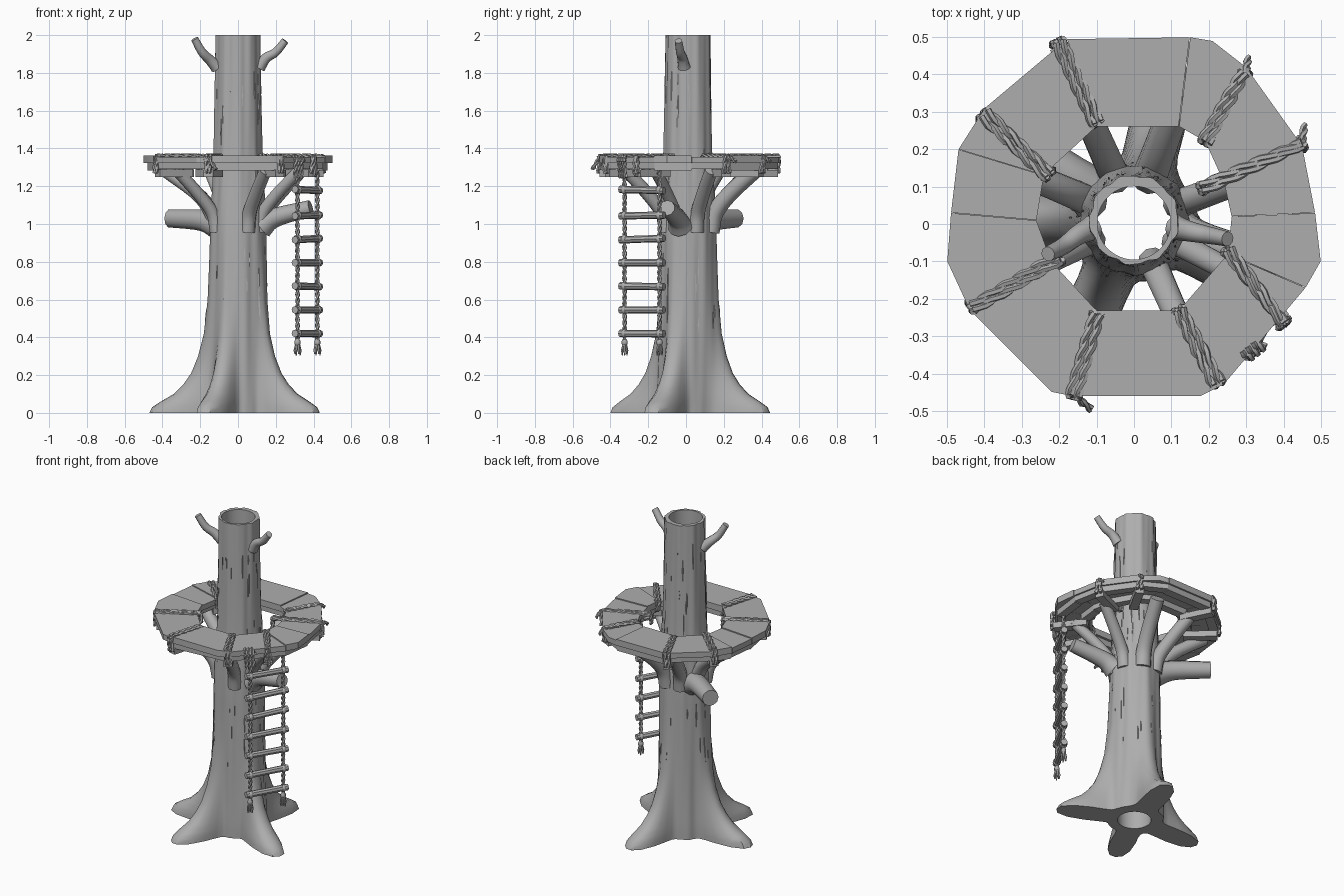
import bpy, bmesh, math, random
from mathutils import Vector as V

random.seed(4)
if "Cube" in bpy.data.objects:
    bpy.data.objects.remove(bpy.data.objects["Cube"])

GREY = (0.42, 0.42, 0.42, 1)
mat = bpy.data.materials.new("weathered grey")
mat.use_nodes = True
mat.diffuse_color = GREY
mat.node_tree.nodes["Principled BSDF"].inputs["Base Color"].default_value = GREY


def finish(bm, name, angle=35):
    bmesh.ops.recalc_face_normals(bm, faces=bm.faces)
    me = bpy.data.meshes.new(name)
    bm.to_mesh(me)
    bm.free()
    me.materials.append(mat)
    ob = bpy.data.objects.new(name, me)
    bpy.context.collection.objects.link(ob)
    bpy.ops.object.select_all(action="DESELECT")
    ob.select_set(True)
    bpy.context.view_layer.objects.active = ob
    bpy.ops.object.shade_smooth_by_angle(angle=math.radians(angle))


def bridge(bm, a, b):
    n = len(a)
    for i in range(n):
        bm.faces.new((a[i], a[(i + 1) % n], b[(i + 1) % n], b[i]))


def tube(bm, pts, radii, sides=8):
    """Sweep a round section along points, with capped ends."""
    pts = [V(p) for p in pts]
    last, x = None, None
    for i, p in enumerate(pts):
        d = (pts[min(i + 1, len(pts) - 1)] - pts[max(i - 1, 0)]).normalized()
        x = x if x else d.orthogonal()
        x = (x - d * x.dot(d)).normalized()
        y = d.cross(x)
        r = radii[i] if isinstance(radii, (list, tuple)) else radii
        ring = [bm.verts.new(p + (x * math.cos(a) + y * math.sin(a)) * r)
                for a in (k * math.tau / sides for k in range(sides))]
        if last:
            bridge(bm, last, ring)
        else:
            bm.faces.new(ring)
        last = ring
    bm.faces.new(last)


def smooth_path(pts, steps=5):
    """Catmull-Rom resampling."""
    p = [V(q) for q in pts]
    p = [p[0] * 2 - p[1]] + p + [p[-1] * 2 - p[-2]]
    out = []
    for i in range(1, len(p) - 2):
        for s in range(steps):
            t = s / steps
            out.append(p[i] + (p[i + 1] - p[i - 1]) * t / 2
                       + (p[i - 1] * 2 - p[i] * 5 + p[i + 1] * 4 - p[i + 2]) * t * t / 2
                       + (p[i] * 3 - p[i - 1] - p[i + 1] * 3 + p[i + 2]) * t ** 3 / 2)
    return out + [p[-2]]


def branch(name, pts, r0, r1):
    path = smooth_path(pts)
    n = len(path) - 1
    bm = bmesh.new()
    tube(bm, path, [r0 + (r1 - r0) * (i / n) ** 0.6 for i in range(n + 1)], 10)
    finish(bm, name, 40)


def twist(bm, a, b, r, turns, spread=0.8):
    """Two strands twisted around each other."""
    a, b = V(a), V(b)
    d = (b - a).normalized()
    x = d.orthogonal().normalized()
    y = d.cross(x)
    n = max(2, round(turns * 6))
    for s in range(2):
        angles = [s * math.pi + i * turns * math.tau / n for i in range(n + 1)]
        tube(bm, [a.lerp(b, i / n) + (x * math.cos(t) + y * math.sin(t)) * r * spread
                  for i, t in enumerate(angles)], r, 5)


def prism(bm, poly, z0, z1):
    low = [bm.verts.new((x, y, z0)) for x, y in poly]
    top = [bm.verts.new((x, y, z1)) for x, y in poly]
    bridge(bm, low, top)
    bm.faces.new(low)
    bm.faces.new(top)


# Hollow trunk with four spreading roots
ROOTS = [(-25, 0.475), (76, 0.45), (181, 0.47), (245, 0.45)]
PROFILE = [(0, 0.165, 1), (0.03, 0.165, 0.95), (0.06, 0.165, 0.8), (0.1, 0.164, 0.58),
           (0.15, 0.162, 0.42), (0.21, 0.16, 0.29), (0.3, 0.157, 0.18), (0.42, 0.154, 0.09),
           (0.6, 0.15, 0.04), (0.85, 0.147, 0.015), (1.05, 0.146, 0), (1.2, 0.135, 0),
           (1.4, 0.127, 0), (1.7, 0.122, 0), (2, 0.118, 0)]
SIDES = 72
CENTRE_Y = 0.011


def trunk_point(a, base, amp, z):
    r = base + 0.003 * math.sin(a * 9 + z * 2) + 0.0015 * math.sin(a * 17 - z * 3)
    for deg, tip in ROOTS:
        d = (a - math.radians(deg) + math.pi) % math.tau - math.pi
        r += (tip - 0.165) * amp * math.exp(-(abs(d) / (0.34 - 0.06 * amp)) ** 2.6)
    return V((r * math.cos(a), r * math.sin(a) + CENTRE_Y, z))


bm = bmesh.new()
turn = [k * math.tau / SIDES for k in range(SIDES)]
rings = [[bm.verts.new(trunk_point(a, base, amp, z)) for a in turn] for z, base, amp in PROFILE]
for z in (2, 1.2, 0):
    rings.append([bm.verts.new((0.098 * math.cos(a), 0.098 * math.sin(a) + 0.003, z)) for a in turn])
for a, b in zip(rings, rings[1:] + rings[:1]):
    bridge(bm, a, b)
finish(bm, "trunk", 40)

# Raised slivers of bark
bm = bmesh.new()
for i in range(75):
    a, z, h = random.uniform(0, math.tau), random.uniform(0.35, 1.8), random.uniform(0.05, 0.16)
    pts = []
    for zz in (z, z + h / 2, z + h):
        k = next(j for j in range(len(PROFILE) - 1) if PROFILE[j + 1][0] >= zz)
        (z0, b0, a0), (z1, b1, a1) = PROFILE[k], PROFILE[k + 1]
        f = (zz - z0) / (z1 - z0)
        pts.append(trunk_point(a, b0 + (b1 - b0) * f, a0 + (a1 - a0) * f, zz))
    tube(bm, pts, (0.001, 0.004, 0.001), 4)
finish(bm, "bark_slivers", 20)

# Branches carrying the platform
for i, (deg, reach, thick) in enumerate([(20, 0.36, 0.046), (70, 0.38, 0.056), (114, 0.36, 0.05),
                                         (157, 0.42, 0.05), (206, 0.36, 0.042),
                                         (294, 0.36, 0.046), (332, 0.37, 0.042)]):
    a = math.radians(deg)
    c, s = math.cos(a), math.sin(a)
    branch(f"support_branch_{i}", [(c * r, s * r + CENTRE_Y, z) for r, z in
           ((0.125, 0.96), (0.152, 1.06), (0.235, 1.16), (reach, 1.285))], thick * 0.9, thick * 0.75)

# Sawn-off stumps and top twigs
branch("back_stump", [(-0.105, 0.08, 0.99), (-0.19, 0.14, 1.02), (-0.36, 0.265, 1.03)], 0.075, 0.05)
branch("side_stump", [(0.128, -0.03, 0.99), (0.2, -0.05, 1.035), (0.385, -0.1, 1.085)], 0.068, 0.042)
branch("right_twig", [(-0.112, -0.01, 1.83), (-0.15, -0.03, 1.87), (-0.19, -0.06, 1.91),
                      (-0.23, -0.08, 1.98)], 0.035, 0.02)
branch("left_twig", [(0.112, -0.01, 1.83), (0.15, -0.02, 1.88), (0.2, -0.03, 1.91),
                     (0.25, -0.04, 1.97)], 0.035, 0.02)

# Platform planks: each seam is an inner and an outer point
SEAMS = [((-.1, .26), (-.18, .495)), ((.12, .26), (.15, .5)), ((.19, .22), (.3, .42)),
         ((.24, .11), (.45, .21)), ((.26, .02), (.485, .03)), ((.25, -.08), (.46, -.17)),
         ((.12, -.23), (.24, -.43)), ((-.1, -.23), (-.17, -.46)), ((-.22, -.1), (-.44, -.23)),
         ((-.26, .01), (-.49, .03)), ((-.24, .13), (-.47, .2)), ((-.22, .15), (-.4, .31))]
CORNERS = {1: (.21, .49), 4: (.5, -.1), 6: (.18, -.46), 7: (-.22, -.45), 8: (-.5, -.1)}
planks, beams = bmesh.new(), bmesh.new()
for i, (in0, out0) in enumerate(SEAMS):
    in1, out1 = SEAMS[(i + 1) % len(SEAMS)]
    poly = [in0, out0] + ([CORNERS[i]] if i in CORNERS else []) + [out1, in1]
    mid = sum((V(p) for p in poly), V((0, 0))) / len(poly)
    drop = 0.006 * (i % 2)
    prism(planks, [V(p).lerp(mid, 0.008) for p in poly], 1.322, 1.362 - drop)
    for t0, t1 in ((0.08, 0.3), (0.72, 0.95)):
        a, b, c, d = V(in0), V(out0), V(out1), V(in1)
        prism(beams, [a.lerp(b, t0), a.lerp(b, t1), d.lerp(c, t1), d.lerp(c, t0)],
              1.284 + drop, 1.322)
finish(planks, "platform_planks", 30)
finish(beams, "platform_beams", 30)

# Joists with rope lashings over the seams
LASHED = [((-.1, .27), (-.205, .485)), ((.19, .22), (.295, .405)), ((.18, .095), (.45, .215)),
          ((.25, -.07), (.4, -.265)), ((.12, -.23), (.225, -.425)), ((-.1, -.24), (-.16, -.46)),
          ((-.2, -.09), (-.435, -.22)), ((-.23, .13), (-.405, .29))]
joists, ropes = bmesh.new(), bmesh.new()
for a, b in LASHED:
    a, b = V(a), V(b)
    d = (b - a).normalized()
    n = V((-d.y, d.x)) * 0.026
    s = b - d * 0.21
    prism(joists, [s + n, b - d * 0.01 + n, b - d * 0.01 - n, s - n], 1.25, 1.288)
    for k in (-1, 1):
        o = n * k * 0.38
        jig = n * random.uniform(-0.3, 0.3)
        loop = [V((*p, z)) for p, z in ((a + o, 1.361), (b + o + jig, 1.36),
                                        (b + o - jig, 1.27), (a + o + jig, 1.3))]
        for p, q, turns in ((0, 1, 2.5), (1, 2, 1), (3, 0, 1)):
            twist(ropes, loop[p], loop[q], 0.0085, turns, 0.6)
# Loose rope tails
for p, q in (((.3, .41, 1.36), (.305, .445, 1.33)), ((.45, .22, 1.36), (.455, .265, 1.33)),
             ((-.16, -.46, 1.35), (-.115, -.495, 1.29)), ((.4, -.265, 1.34), (.405, -.265, 1.25))):
    twist(ropes, p, q, 0.007, 1)
finish(joists, "platform_joists", 30)
finish(ropes, "rope_lashings", 50)

# Rope ladder with tassels
rungs, rails = bmesh.new(), bmesh.new()
A, B = V((.315, -.325, 0)), V((.42, -.14, 0))
side = (B - A).normalized()
heights = [0.42, 0.545, 0.67, 0.795, 0.92, 1.045, 1.18]
for z in heights:
    tilt = V((0, 0, random.uniform(-0.005, 0.005)))
    up = V((0, 0, z))
    tube(rungs, [A - side * .028 + up + tilt, A.lerp(B, .5) + up, B + side * .028 + up - tilt],
         (0.02, 0.019, 0.02), 8)
for p in (A, B):
    twist(rails, p + V((0, 0, 0.37)), p + V((0, 0, 1.3)), 0.0075, 14)
    for z in heights:
        tube(rails, [p + side * h + V((0, 0, z)) for h in (-.012, -.004, .004, .012)],
             (0.018, 0.0245, 0.0245, 0.018), 8)
    tube(rails, [p + V((0, 0, z)) for z in (0.395, 0.38, 0.365, 0.355)], (.007, .016, .016, .009), 8)
    for k in range(6):
        o = V((math.cos(k * 1.05), math.sin(k * 1.05), 0))
        tube(rails, [p + o * .006 + V((0, 0, .37)), p + o * .015 + V((0, 0, .33)),
                     p + o * .014 + V((0, 0, .305 + .006 * (k % 2)))], (.006, .007, .003), 5)
# Knots tying the ladder to the platform edge
for k in range(3):
    e = V((.285 + .015 * k, -.345 + .012 * k, 1.355))
    twist(rails, e, e + V((.035, -.01, -.02)), 0.008, 1)
    twist(rails, e + V((.02, -.01, -.01)), e + V((.02, 0, -.11)), 0.008, 1.5)
finish(rungs, "ladder_rungs", 40)
finish(rails, "ladder_ropes", 50)
